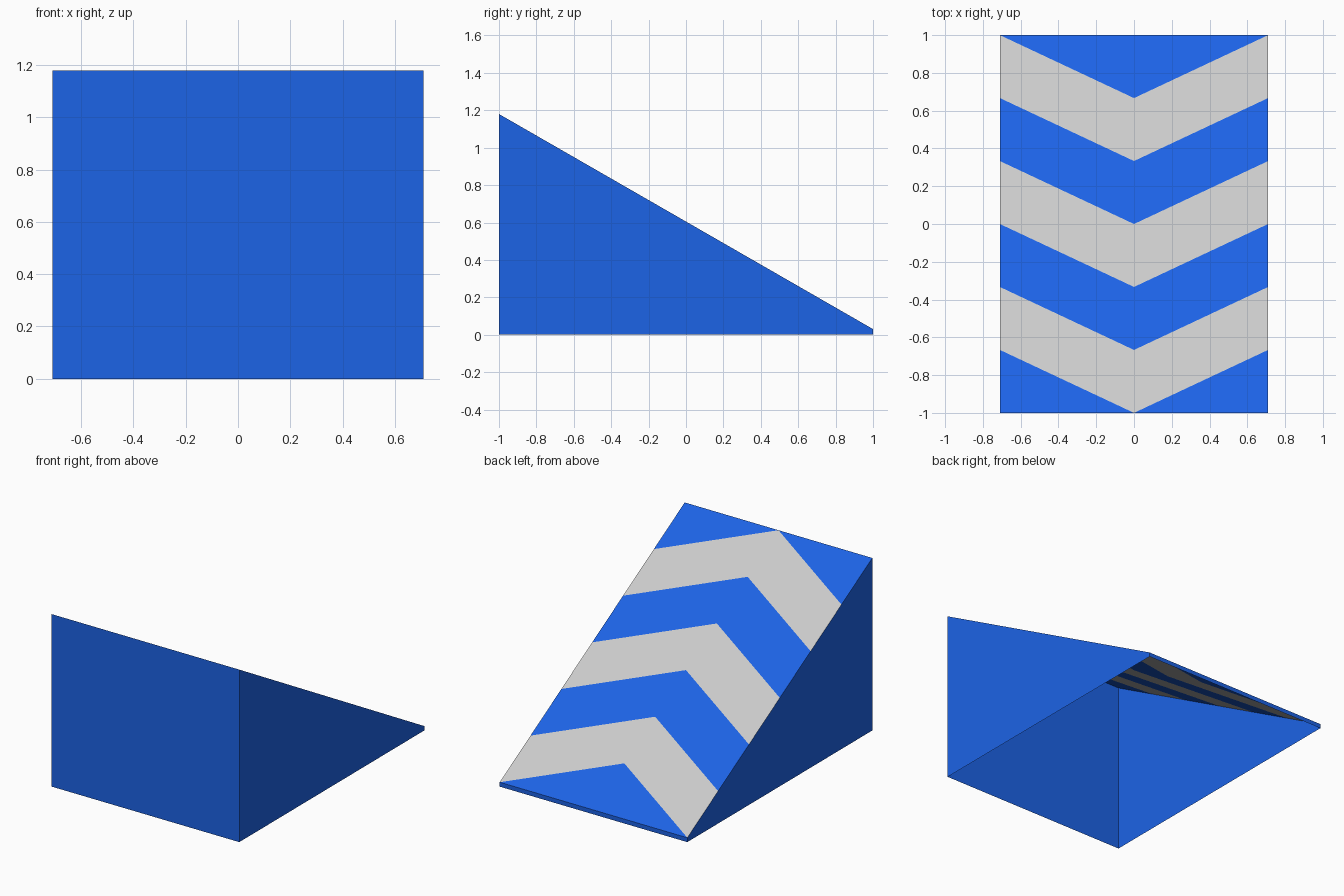
import bpy

if "Cube" in bpy.data.objects:
    bpy.data.objects.remove(bpy.data.objects["Cube"])

W, L = 0.71, 1.0            # half width, half length
HIGH, LOW = 1.18, 0.03      # height at the front and back edges
STEP = 1 / 3                # chevron stripe pitch

blue = bpy.data.materials.new("blue")
blue.diffuse_color = (0.012, 0.125, 0.79, 1)
blue.use_nodes = True
blue.node_tree.nodes["Principled BSDF"].inputs["Base Color"].default_value = blue.diffuse_color


def deck(x, y):
    """Point on the sloping deck."""
    return (x, y, HIGH + (LOW - HIGH) * (y + L) / (2 * L))


def make(name, polys, mat=None):
    """Object from separate polygons, welding nothing: flat sheets."""
    verts, faces = [], []
    for p in polys:
        faces.append(range(len(verts), len(verts) + len(p)))
        verts += p
    me = bpy.data.meshes.new(name)
    me.from_pydata(verts, [], [list(f) for f in faces])
    if mat:
        me.materials.append(mat)
    ob = bpy.data.objects.new(name, me)
    bpy.context.collection.objects.link(ob)
    return ob


def mirrored(poly):
    return [poly, [(-x, y, z) for x, y, z in reversed(poly)]]


def stripe(k):
    """Left and right halves of the V band between chevron lines k and k+1."""
    side, mid = L - k * STEP, L - (k + 1) * STEP
    return mirrored([deck(0, mid - STEP), deck(W, side - STEP),
                     deck(W, side), deck(0, mid)])


# Walls: two sides, tall front, low back lip; the underside is open
side_wall = [(W, -L, 0), (W, L, 0), (W, L, LOW), (W, -L, HIGH)]
front_wall = [(-W, -L, 0), (W, -L, 0), (W, -L, HIGH), (-W, -L, HIGH)]
back_lip = [(W, L, 0), (-W, L, 0), (-W, L, LOW), (W, L, LOW)]
make("ramp_walls", mirrored(side_wall) + [front_wall, back_lip], blue)

# Grey chevrons on the deck
make("grey_chevrons", [p for k in (0, 2, 4) for p in stripe(k)])

# Blue chevrons, plus the triangles that finish both ends of the deck
ends = [[deck(-W, L), deck(0, L - STEP), deck(W, L)]]
ends += mirrored([deck(0, -L), deck(W, -L), deck(W, -L + STEP)])
make("blue_chevrons", [p for k in (1, 3) for p in stripe(k)] + ends, blue)
